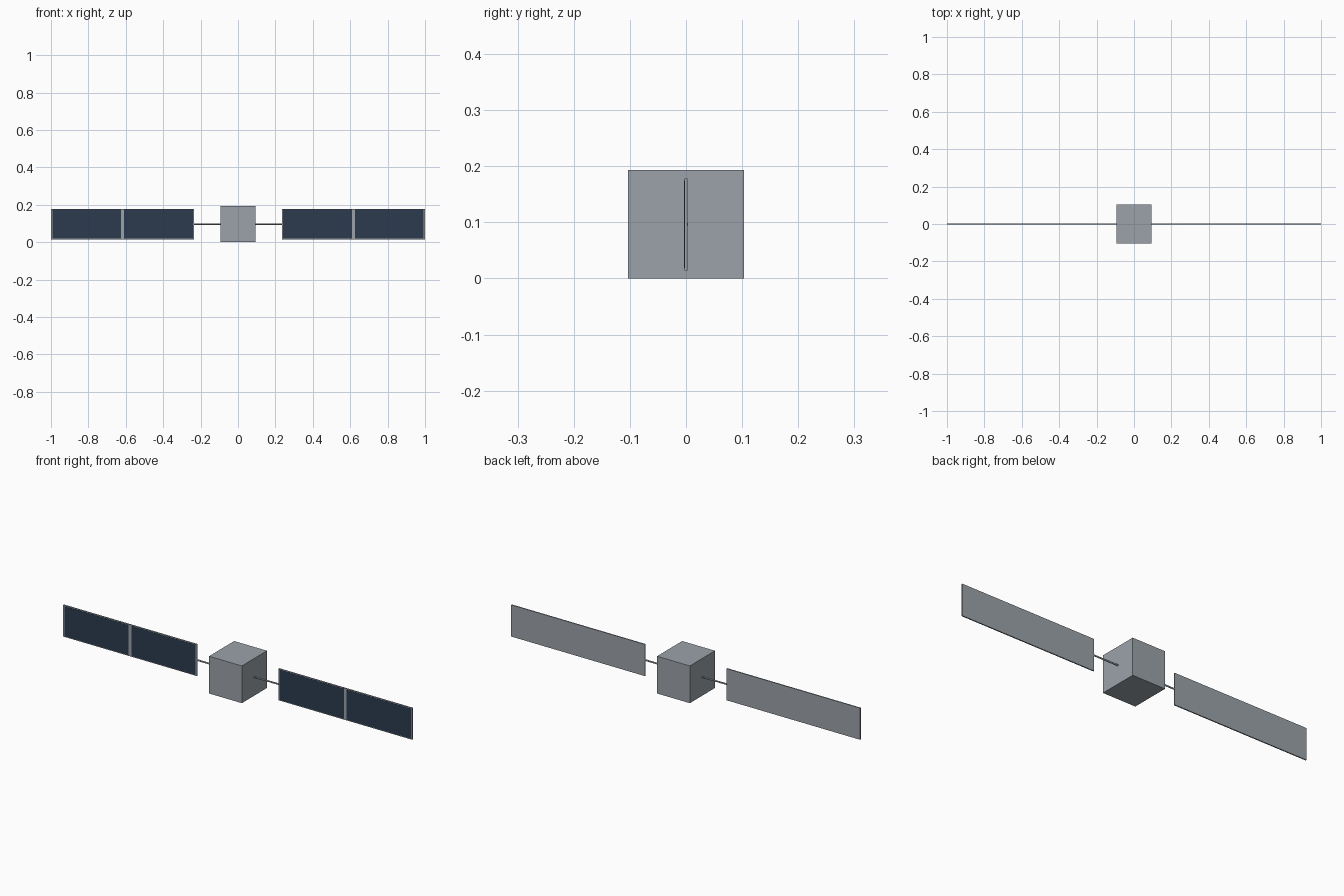
import bpy
import math

if "Cube" in bpy.data.objects:
    bpy.data.objects.remove(bpy.data.objects["Cube"])


def make_material(name, rgb):
    mat = bpy.data.materials.new(name)
    mat.use_nodes = True
    mat.diffuse_color = (*rgb, 1)
    mat.node_tree.nodes["Principled BSDF"].inputs["Base Color"].default_value = (*rgb, 1)
    return mat


grey = make_material("satin_grey", (0.33, 0.365, 0.40))
navy = make_material("cell_navy", (0.025, 0.042, 0.076))


def box(name, low, high, mat):
    """Axis-aligned box between two corners."""
    centre = [(a + b) / 2 for a, b in zip(low, high)]
    bpy.ops.mesh.primitive_cube_add(size=1, location=centre)
    obj = bpy.context.object
    obj.name = name
    obj.scale = [b - a for a, b in zip(low, high)]
    bpy.ops.object.transform_apply(location=False, rotation=False, scale=True)
    obj.data.materials.append(mat)
    return obj


BODY_X, BODY_Y, HEIGHT = 0.094, 0.103, 0.193
MID_Z = HEIGHT / 2
INNER, OUTER = 0.234, 1.0      # span of each wing
HALF_H, HALF_T = 0.082, 0.003  # wing half height and half thickness
RIM, TRIM, GAP = 0.007, 0.004, 0.016

# Central body
box("body", (-BODY_X, -BODY_Y, 0), (BODY_X, BODY_Y, HEIGHT), grey)

for side, sign in (("left", 1), ("right", -1)):
    def span(a, b):
        return sorted((sign * a, sign * b))

    # Round boom joining the body to the wing
    start = BODY_X - 0.01
    bpy.ops.mesh.primitive_cylinder_add(
        vertices=16, radius=0.004, depth=INNER + 0.002 - start,
        location=(sign * (start + INNER + 0.002) / 2, 0, MID_Z),
        rotation=(0, math.pi / 2, 0))
    boom = bpy.context.object
    boom.name = side + "_boom"
    boom.data.materials.append(grey)
    bpy.ops.object.shade_smooth_by_angle()

    # Wing backing panel
    x0, x1 = span(INNER, OUTER)
    box(side + "_panel", (x0, -HALF_T, MID_Z - HALF_H),
        (x1, HALF_T, MID_Z + HALF_H), grey)

    # Two solar cell plates on the front
    middle = (INNER + OUTER) / 2
    cells = (("inner", INNER + RIM, middle - GAP / 2),
             ("outer", middle + GAP / 2, OUTER - RIM))
    for label, a, b in cells:
        x0, x1 = span(a, b)
        box(side + "_" + label + "_cells",
            (x0, -HALF_T - 0.0008, MID_Z - HALF_H + TRIM),
            (x1, -HALF_T + 0.0005, MID_Z + HALF_H - TRIM), navy)
